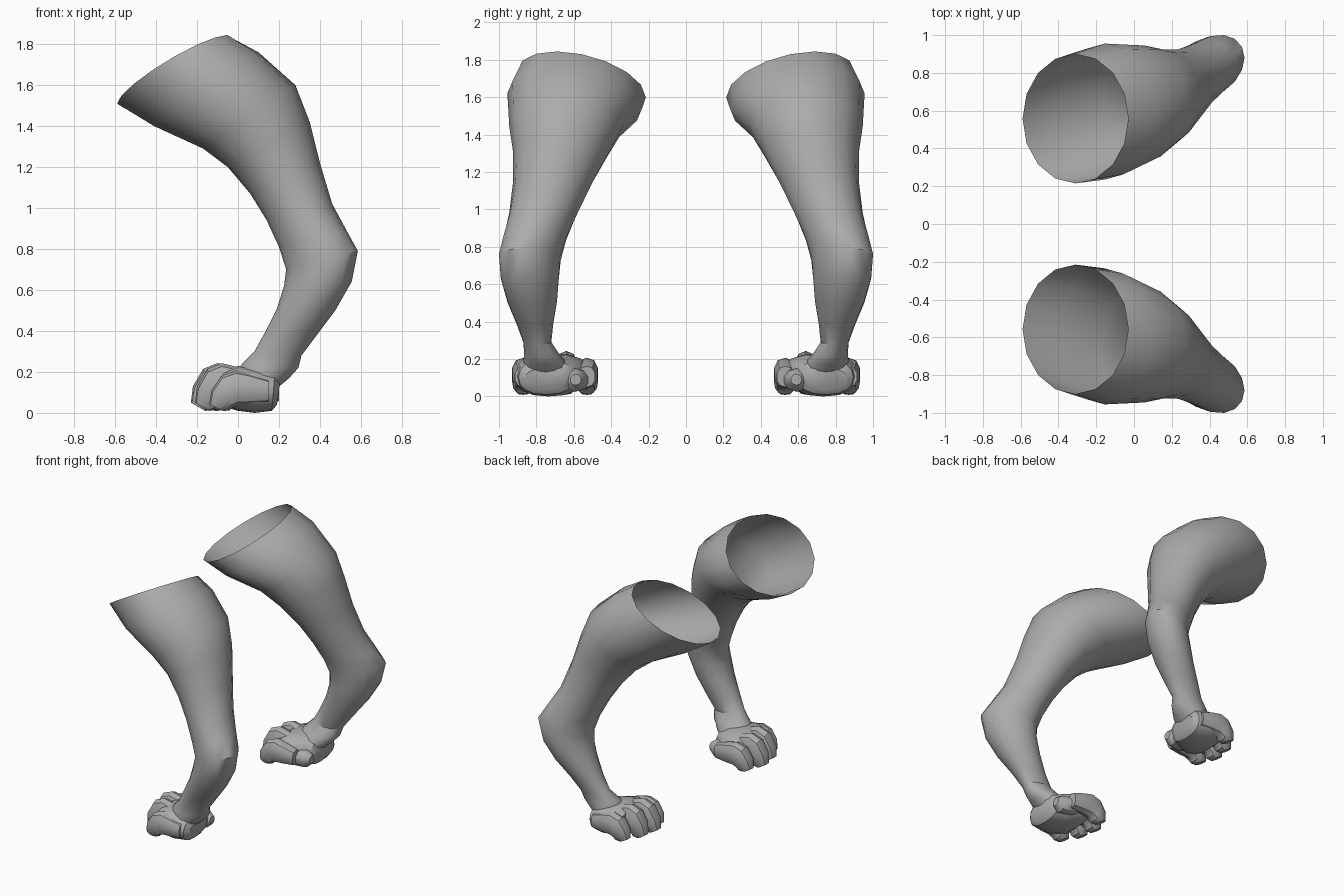
import bpy, bmesh, math
from mathutils import Vector

hide = bpy.data.materials.new("plain grey")
hide.diffuse_color = (0.41, 0.41, 0.41, 1)


def power(v, p):
    return math.copysign(abs(v) ** p, v)


def loft(name, sections, sides, cap_start=True, tilts=(), skews=(), box=1.0):
    """Skin elliptical rings. Section: near x, z, far x, z, y low, y high."""
    bm = bmesh.new()
    rings = []
    for i, (ax, az, bx, bz, y0, y1) in enumerate(sections):
        a, b = Vector((ax, 0, az)), Vector((bx, 0, bz))
        mid = (a + b) / 2 + Vector((0, (y0 + y1) / 2, 0))
        tilt = tilts[i] if i < len(tilts) else 0
        skew = skews[i] if i < len(skews) else 0
        side = Vector((0, (y1 - y0) / 2, tilt))
        along = (b - a) / 2 + Vector((0, skew, 0))
        ring = []
        for k in range(sides):
            t = 2 * math.pi * k / sides
            ring.append(bm.verts.new(mid + along * power(math.cos(t), box)
                                     + side * power(math.sin(t), box)))
        rings.append(ring)
    for r, s in zip(rings, rings[1:]):
        for k in range(sides):
            n = (k + 1) % sides
            bm.faces.new((r[k], r[n], s[n], s[k]))
    if cap_start:
        bm.faces.new(rings[0])
    bm.faces.new(rings[-1])
    bmesh.ops.recalc_face_normals(bm, faces=bm.faces)
    me = bpy.data.meshes.new(name)
    bm.to_mesh(me)
    bm.free()
    me.materials.append(hide)
    ob = bpy.data.objects.new(name, me)
    bpy.context.collection.objects.link(ob)
    bpy.ops.object.select_all(action='DESELECT')
    ob.select_set(True)
    bpy.context.view_layer.objects.active = ob
    bpy.ops.object.shade_smooth_by_angle(angle=math.radians(35))
    # second limb on the other side
    m = ob.modifiers.new("mirror", 'MIRROR')
    m.use_axis = (False, True, False)
    m.use_mirror_merge = False
    return ob


# thigh, hock, shin and wrist, open at the top
loft("leg", [
    (-0.59, 1.51, -0.03, 1.83, 0.215, 0.90),
    (-0.41, 1.40, 0.10, 1.76, 0.235, 0.955),
    (-0.17, 1.29, 0.28, 1.60, 0.335, 0.945),
    (-0.05, 1.20, 0.35, 1.42, 0.41, 0.925),
    (0.06, 1.07, 0.40, 1.22, 0.50, 0.925),
    (0.14, 0.94, 0.46, 1.02, 0.58, 0.945),
    (0.20, 0.81, 0.53, 0.89, 0.64, 0.975),
    (0.235, 0.70, 0.585, 0.79, 0.675, 0.995),
    (0.225, 0.62, 0.555, 0.64, 0.68, 0.99),
    (0.19, 0.51, 0.475, 0.50, 0.69, 0.955),
    (0.13, 0.39, 0.385, 0.38, 0.71, 0.905),
    (0.08, 0.30, 0.31, 0.28, 0.72, 0.87),
    (0.02, 0.24, 0.295, 0.22, 0.68, 0.865),
    (0.00, 0.20, 0.25, 0.17, 0.64, 0.87),
    (0.00, 0.12, 0.19, 0.12, 0.62, 0.87),
], 16, cap_start=False, tilts=(0.07, 0.04),
    skews=(0, 0, 0, 0, 0, 0.015, 0.03, 0.045, 0.03, 0.015))

# palm and heel
loft("paw", [
    (0.19, 0.04, 0.205, 0.15, 0.65, 0.86),
    (0.165, 0.01, 0.18, 0.195, 0.60, 0.895),
    (0.08, 0.00, 0.09, 0.225, 0.55, 0.92),
    (0.00, 0.01, 0.00, 0.23, 0.51, 0.925),
    (-0.07, 0.03, -0.07, 0.20, 0.52, 0.915),
], 16, box=0.85)

# four curled toes: bottom x, z, top x, z, half width
toe = [
    (0.06, 0.06, 0.06, 0.19, 0.045),
    (-0.03, 0.05, -0.03, 0.225, 0.060),
    (-0.09, 0.045, -0.10, 0.243, 0.062),
    (-0.12, 0.03, -0.17, 0.215, 0.062),
    (-0.13, 0.015, -0.22, 0.13, 0.056),
    (-0.16, 0.01, -0.23, 0.05, 0.036),
]
for label, y, dx, h in (("inner", 0.53, 0.05, 0.85), ("second", 0.64, 0.0, 1.0),
                        ("third", 0.76, 0.02, 1.0), ("outer", 0.87, 0.09, 0.85)):
    loft(label + "_toe", [(ax + dx, az * h, bx + dx, bz * h, y - w, y + w)
                          for ax, az, bx, bz, w in toe], 10, box=0.85)

# small inner thumb
loft("thumb", [
    (0.20, 0.06, 0.20, 0.12, 0.56, 0.62),
    (0.16, 0.025, 0.16, 0.15, 0.535, 0.65),
    (0.07, 0.03, 0.07, 0.15, 0.51, 0.65),
    (0.02, 0.05, 0.02, 0.11, 0.53, 0.60),
], 10)
